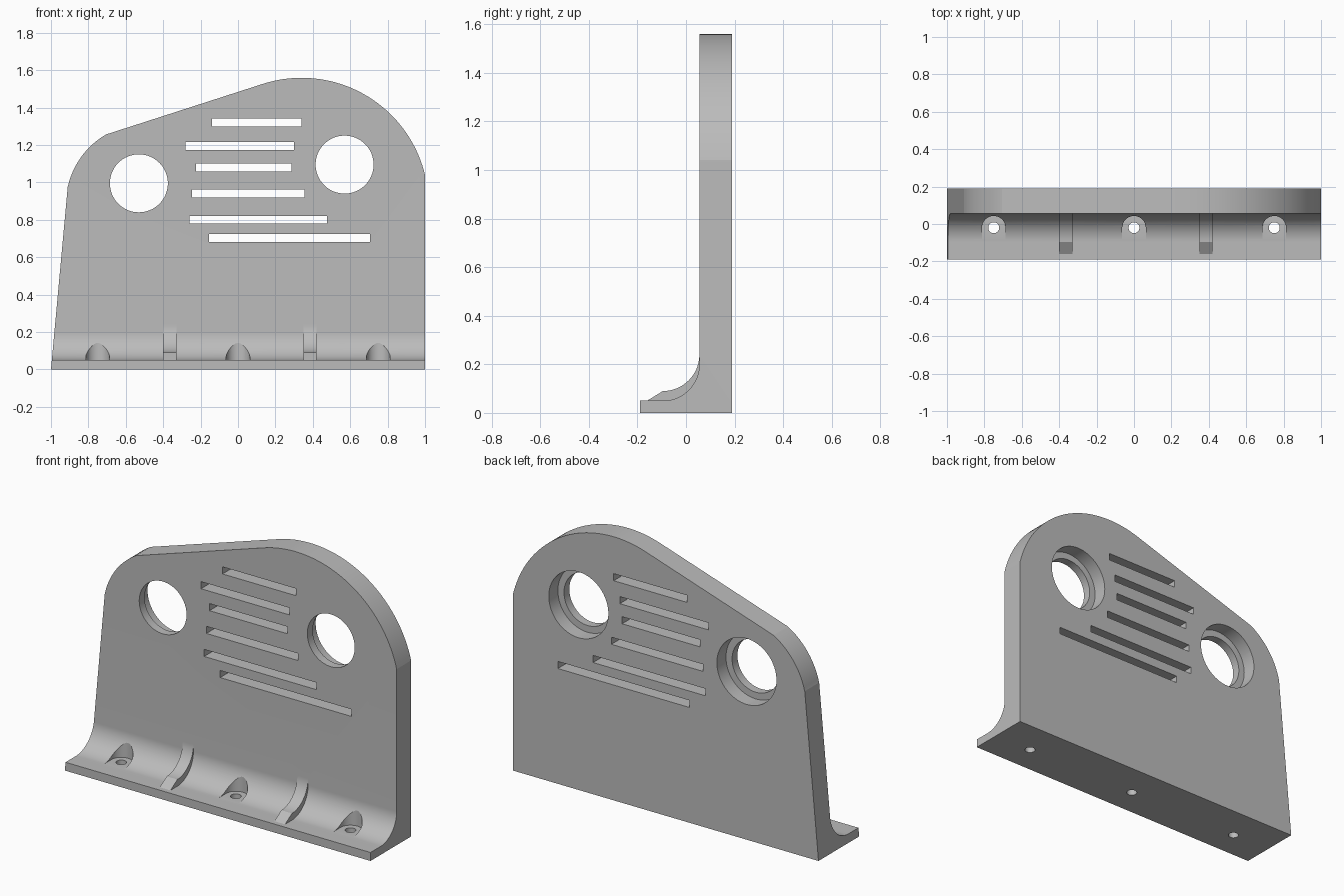
import bpy, bmesh
from math import sin, cos, radians
from mathutils import Vector

cube = bpy.data.objects.get("Cube")
if cube:
    bpy.data.objects.remove(cube, do_unlink=True)

grey = bpy.data.materials.new("plain grey")
grey.use_nodes = True
grey.diffuse_color = (0.5, 0.5, 0.5, 1)
grey.node_tree.nodes["Principled BSDF"].inputs["Base Color"].default_value = (0.5, 0.5, 0.5, 1)


def arc(cx, cy, r, start, end, steps=24):
    angles = [radians(start + (end - start) * i / steps) for i in range(steps + 1)]
    return [(cx + r * cos(a), cy + r * sin(a)) for a in angles]


def circle(cx, cy, r):
    return arc(cx, cy, r, 0, 360, 64)[:-1]


def prism(name, points, axis, low, high):
    """Extrude a 2D profile along the x, y or z axis."""
    place = {"x": lambda a, b: (low, a, b),
             "y": lambda a, b: (a, low, b),
             "z": lambda a, b: (a, b, low)}[axis]
    bm = bmesh.new()
    face = bm.faces.new([bm.verts.new(place(a, b)) for a, b in points])
    grown = bmesh.ops.extrude_face_region(bm, geom=[face])["geom"]
    shift = Vector([high - low if axis == k else 0 for k in "xyz"])
    bmesh.ops.translate(bm, vec=shift, verts=[v for v in grown if isinstance(v, bmesh.types.BMVert)])
    bmesh.ops.recalc_face_normals(bm, faces=bm.faces)
    mesh = bpy.data.meshes.new(name)
    bm.to_mesh(mesh)
    bm.free()
    mesh.materials.append(grey)
    obj = bpy.data.objects.new(name, mesh)
    bpy.context.collection.objects.link(obj)
    return obj


def combine(target, tool, operation):
    """Apply a boolean and remove the tool."""
    mod = target.modifiers.new("boolean", "BOOLEAN")
    mod.operation, mod.solver, mod.object = operation, "EXACT", tool
    bpy.context.view_layer.objects.active = target
    bpy.ops.object.modifier_apply(modifier=mod.name)
    bpy.data.objects.remove(tool, do_unlink=True)


# L-shaped section with a filleted inner corner
section = [(-0.19, 0), (0.19, 0), (0.19, 1.7), (0.055, 1.7)]
section += arc(-0.095, 0.2, 0.15, 0, -90) + [(-0.19, 0.05)]
bracket = prism("bracket", section, "x", -1.2, 1.2)

# Front silhouette with two rounded shoulders
outline = [(-1, -0.1), (-1, 0), (-0.91, 0.98)]
outline += arc(-0.49, 0.884, 0.43, 166, 120)
outline += arc(0.34, 0.88, 0.679, 107.6, 13.7, 40) + [(1, 1.03), (1, -0.1)]
combine(bracket, prism("outline", outline, "y", -0.5, 0.5), "INTERSECT")

# Curved ribs across the fillet
rib = [(-0.16, 0.02), (-0.16, 0.05), (-0.095, 0.09)]
rib += arc(-0.095, 0.24, 0.15, -90, 0)[1:] + [(0.1, 0.24), (0.1, 0.02)]
for x in (-0.365, 0.385):
    combine(bracket, prism("rib", rib, "x", x - 0.035, x + 0.035), "UNION")

# Round openings, counterbored from the back
for x, z in ((-0.53, 0.995), (0.57, 1.095)):
    combine(bracket, prism("opening", circle(x, z, 0.155), "y", 0, 0.3), "DIFFERENCE")
    combine(bracket, prism("counterbore", circle(x, z, 0.195), "y", 0.105, 0.3), "DIFFERENCE")

# Horizontal slots
slots = [(-0.14, 0.34, 1.32), (-0.28, 0.30, 1.195), (-0.225, 0.285, 1.08),
         (-0.245, 0.355, 0.94), (-0.26, 0.475, 0.80), (-0.155, 0.705, 0.703)]
for left, right, z in slots:
    low, high = z - 0.021, z + 0.021
    slot = [(left, low), (right, low), (right, high), (left, high)]
    combine(bracket, prism("slot", slot, "y", -0.05, 0.3), "DIFFERENCE")

# Screw holes with open-fronted pockets in the fillet
for x in (-0.75, 0, 0.75):
    pocket = arc(x, -0.02, 0.063, 0, 180) + [(x - 0.063, -0.13), (x + 0.063, -0.13)]
    combine(bracket, prism("pocket", pocket, "z", 0.0505, 0.4), "DIFFERENCE")
    combine(bracket, prism("screw_hole", circle(x, -0.02, 0.029), "z", -0.1, 0.2), "DIFFERENCE")

bpy.ops.object.select_all(action="DESELECT")
bracket.select_set(True)
bpy.context.view_layer.objects.active = bracket
bpy.ops.object.shade_smooth_by_angle(angle=radians(10))
